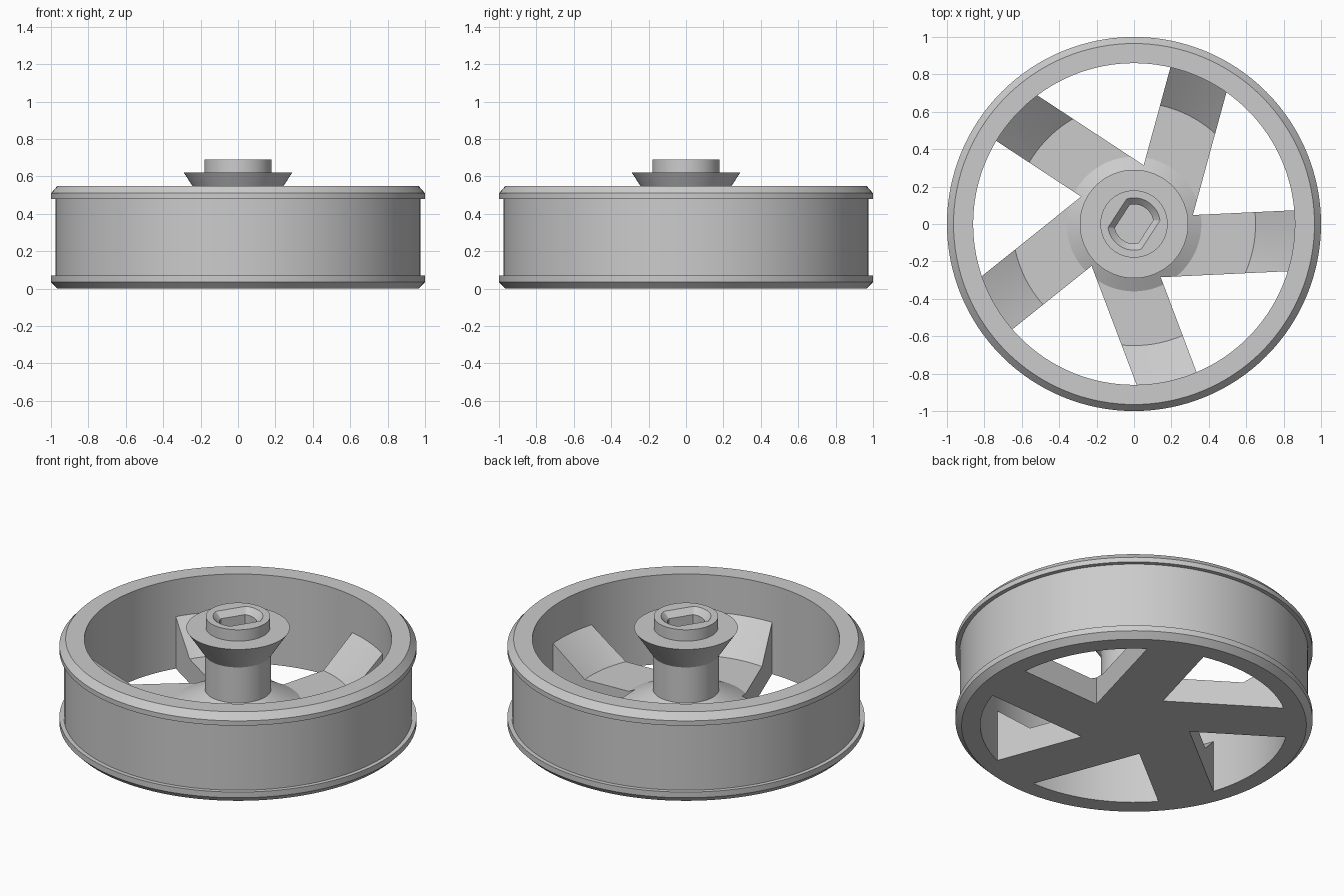
import bpy, bmesh
from math import sin, cos, pi, tau, acos, radians
from mathutils import Matrix, Vector

if "Cube" in bpy.data.objects:
    bpy.data.objects.remove(bpy.data.objects["Cube"])

SEGMENTS = 128
SPOKES = 5

grey = bpy.data.materials.new("plain_grey")
grey.use_nodes = True
grey.diffuse_color = (0.6, 0.6, 0.6, 1)
grey.node_tree.nodes["Principled BSDF"].inputs["Base Color"].default_value = (0.6, 0.6, 0.6, 1)


def finish(name, bm):
    bmesh.ops.remove_doubles(bm, verts=bm.verts, dist=1e-5)
    bmesh.ops.recalc_face_normals(bm, faces=bm.faces)
    mesh = bpy.data.meshes.new(name)
    bm.to_mesh(mesh)
    bm.free()
    mesh.materials.append(grey)
    obj = bpy.data.objects.new(name, mesh)
    bpy.context.collection.objects.link(obj)
    return obj


def lathe(name, profile, closed):
    """Spin an (r, z) profile around the z axis."""
    bm = bmesh.new()
    verts = [bm.verts.new((r, 0, z)) for r, z in profile]
    pairs = list(zip(verts, verts[1:]))
    if closed:
        pairs.append((verts[-1], verts[0]))
    edges = [bm.edges.new(p) for p in pairs]
    bmesh.ops.spin(bm, geom=verts + edges, cent=(0, 0, 0), axis=(0, 0, 1),
                   angle=tau, steps=SEGMENTS, use_merge=True)
    return finish(name, bm)


def loft(bm, rings):
    """Skin a stack of equal point rings and cap both ends."""
    loops = [[bm.verts.new(p) for p in ring] for ring in rings]
    n = len(loops[0])
    for low, high in zip(loops, loops[1:]):
        for i in range(n):
            j = (i + 1) % n
            bm.faces.new((low[i], low[j], high[j], high[i]))
    bm.faces.new(loops[0][::-1])
    bm.faces.new(loops[-1])


def cut(obj, cutter):
    cutter.hide_render = True
    mod = obj.modifiers.new("cut", "BOOLEAN")
    mod.operation = "DIFFERENCE"
    mod.solver = "EXACT"
    mod.object = cutter
    bpy.context.view_layer.objects.active = obj
    bpy.ops.object.modifier_apply(modifier=mod.name)
    bpy.data.objects.remove(cutter)


def smooth(obj):
    bpy.ops.object.select_all(action="DESELECT")
    obj.select_set(True)
    bpy.context.view_layer.objects.active = obj
    bpy.ops.object.shade_smooth_by_angle(angle=radians(25))


# Rim with a chamfered lip at each edge
rim = lathe("rim", [(0.86, 0), (0.965, 0), (1, 0.035), (1, 0.07), (0.975, 0.07),
                    (0.975, 0.48), (1, 0.48), (1, 0.51), (0.965, 0.55), (0.86, 0.55)], True)

# Hub and spoke disc, rising towards the rim
hub = lathe("hub_and_spokes", [(0, 0), (0.865, 0), (0.865, 0.325), (0.65, 0.15), (0.36, 0.15),
                               (0.185, 0.24), (0.185, 0.46), (0.29, 0.62), (0.18, 0.62),
                               (0.18, 0.69), (0, 0.69)], False)

# Openings between the off-centre spokes
LEFT_EDGE, RIGHT_EDGE, REACH = 0.033, -0.291, 1.3
first = radians(2.7)
step = tau / SPOKES


def along(angle, offset, distance):
    return Vector((cos(angle), sin(angle), 0)) * distance + Vector((-sin(angle), cos(angle), 0)) * offset


# Inner corner, where one spoke's left edge meets the next one's right edge
inner = (RIGHT_EDGE - LEFT_EDGE * cos(step)) / -sin(step)
bm = bmesh.new()
for k in range(SPOKES):
    a = first + k * step
    triangle = [along(a, LEFT_EDGE, inner), along(a, LEFT_EDGE, REACH),
                along(a + step, RIGHT_EDGE, REACH)]
    loft(bm, [[p + Vector((0, 0, z)) for p in triangle] for z in (-0.1, 0.42)])
cut(hub, finish("opening_cutter", bm))


# Blind shaft socket with two flats and a chamfered mouth
def socket_ring(radius, flat, z):
    half = acos(flat / radius)
    points = []
    for side in (0, pi):
        start, end = side + half, side + pi - half
        for i in range(13):
            t = start + (end - start) * i / 12
            points.append((radius * cos(t), radius * sin(t), z))
    turn = Matrix.Rotation(radians(147), 3, "Z")
    return [turn @ Vector(p) for p in points]


bm = bmesh.new()
loft(bm, [socket_ring(0.105, 0.075, 0.3), socket_ring(0.105, 0.075, 0.655),
          socket_ring(0.15, 0.115, 0.7)])
cut(hub, finish("socket_cutter", bm))

for part in (rim, hub):
    smooth(part)
